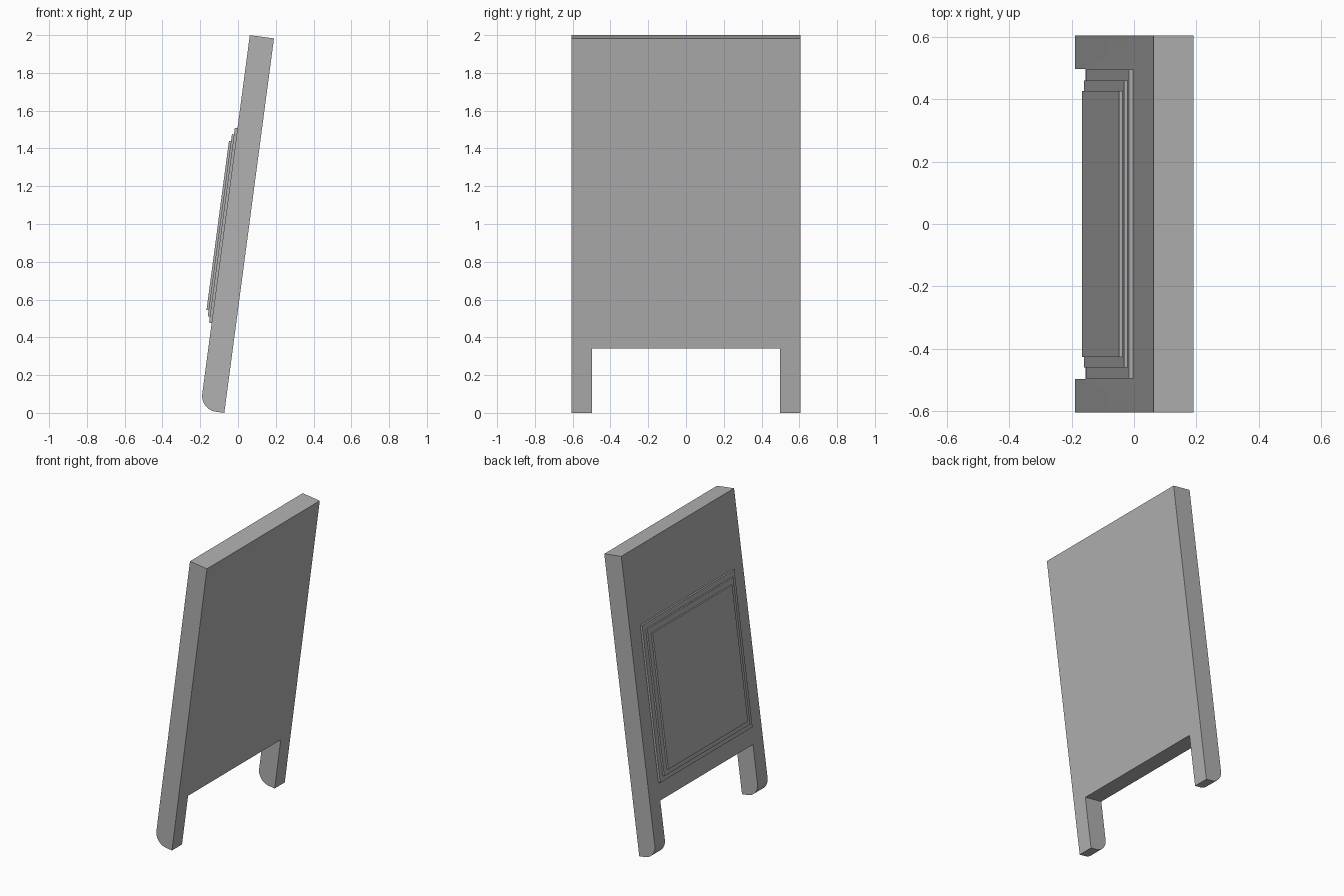
import bpy, bmesh, math
from mathutils import Matrix

if "Cube" in bpy.data.objects:
    bpy.data.objects.remove(bpy.data.objects["Cube"])

TILT = math.atan2(0.263, 1.983)
LEAN = Matrix.Translation((-0.0725, 0, 0)) @ Matrix.Rotation(TILT, 4, 'Y')
THICK, HEIGHT, HALF_W = 0.129, 2.0, 0.605
CUT_HALF_W, CUT_TOP = 0.497, 0.345

GREY = bpy.data.materials.new("mid_grey")
GREY.diffuse_color = (0.44, 0.44, 0.44, 1)
GREY.use_nodes = True
GREY.node_tree.nodes["Principled BSDF"].inputs["Base Color"].default_value = GREY.diffuse_color


def prism(name, profile, half_width):
    """Extrude an upright x-z profile along y, then lean it back."""
    bm = bmesh.new()
    face = bm.faces.new([bm.verts.new((x, -half_width, z)) for x, z in profile])
    new = bmesh.ops.extrude_face_region(bm, geom=[face])["geom"]
    verts = [g for g in new if isinstance(g, bmesh.types.BMVert)]
    bmesh.ops.translate(bm, verts=verts, vec=(0, 2 * half_width, 0))
    bmesh.ops.recalc_face_normals(bm, faces=bm.faces)
    bm.transform(LEAN)
    mesh = bpy.data.meshes.new(name)
    bm.to_mesh(mesh)
    bm.free()
    mesh.materials.append(GREY)
    ob = bpy.data.objects.new(name, mesh)
    bpy.context.collection.objects.link(ob)
    return ob


def rect(x0, x1, z0, z1):
    return [(x0, z0), (x1, z0), (x1, z1), (x0, z1)]


def activate(ob):
    bpy.ops.object.select_all(action='DESELECT')
    ob.select_set(True)
    bpy.context.view_layer.objects.active = ob


# Leaning board with rounded rear foot edge
R = 0.085
arc = [(-THICK + R - R * math.sin(a), R - R * math.cos(a))
       for a in (math.pi / 2 * i / 12 for i in range(13))]
board = prism("leaning_board", [(0, 0)] + arc + [(-THICK, HEIGHT), (0, HEIGHT)], HALF_W)

# Opening between the two legs
cutter = prism("leg_gap_cutter", rect(-0.4, 0.3, -0.3, CUT_TOP), CUT_HALF_W)
cutter.hide_render = True
mod = board.modifiers.new("leg_gap", 'BOOLEAN')
mod.operation, mod.solver, mod.object = 'DIFFERENCE', 'EXACT', cutter
activate(board)
bpy.ops.object.modifier_apply(modifier=mod.name)
bpy.data.objects.remove(cutter)
bpy.ops.object.shade_smooth_by_angle(angle=math.radians(30))

# Stepped raised panel: name, back offset, offset, bottom, top, half width
steps = [("panel_outer_step", -0.005, 0.014, 0.463, 1.504, 0.495),
         ("panel_middle_step", 0.014, 0.025, 0.496, 1.468, 0.461),
         ("panel_centre", 0.025, 0.036, 0.529, 1.431, 0.427)]
for name, inner, outer, z0, z1, half in steps:
    prism(name, rect(-THICK - outer, -THICK - inner, z0, z1), half)
